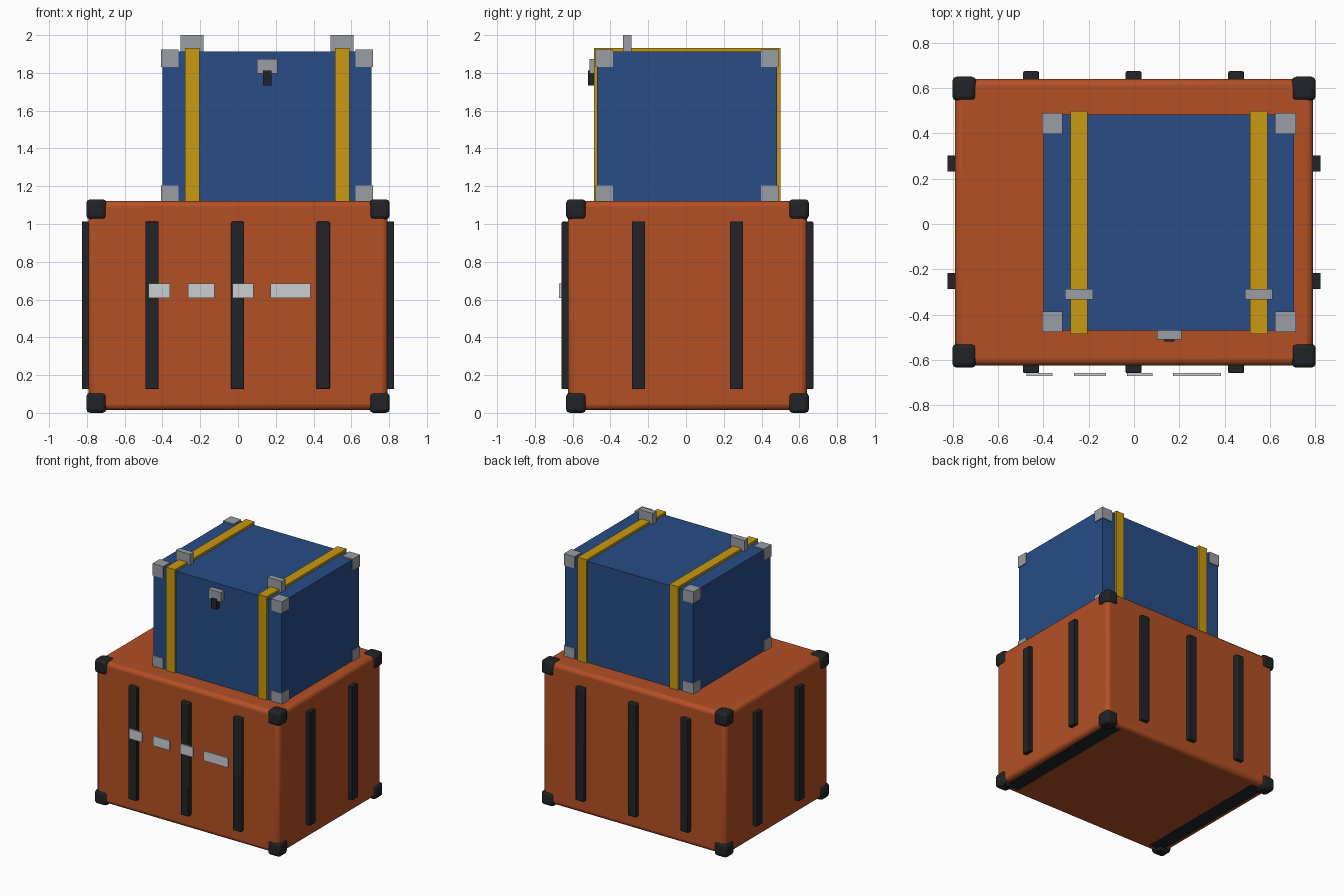
import bpy

if "Cube" in bpy.data.objects:
    bpy.data.objects.remove(bpy.data.objects["Cube"])


def material(name, rgb):
    m = bpy.data.materials.new(name)
    m.diffuse_color = (*rgb, 1)
    m.use_nodes = True
    m.node_tree.nodes["Principled BSDF"].inputs["Base Color"].default_value = m.diffuse_color
    return m


ORANGE = material("orange_shell", (0.45, 0.08, 0.018))
BLUE = material("blue_shell", (0.021, 0.073, 0.24))
YELLOW = material("yellow_strap", (0.58, 0.32, 0.005))
BLACK = material("black_rubber", (0.015, 0.017, 0.02))
STEEL = material("steel", (0.32, 0.34, 0.37))
PALE = material("pale_plate", (0.60, 0.62, 0.64))


def box(name, x, y, z, mat, bevel=0, segments=2):
    """Box from (min, max) ranges, with optional rounded edges."""
    bpy.ops.mesh.primitive_cube_add(size=1)
    ob = bpy.context.object
    ob.name = name
    ob.location = [(a + b) / 2 for a, b in (x, y, z)]
    ob.scale = [b - a for a, b in (x, y, z)]
    bpy.ops.object.transform_apply(location=False, rotation=False, scale=True)
    ob.data.materials.append(mat)
    if bevel:
        mod = ob.modifiers.new("bevel", "BEVEL")
        mod.width = bevel
        mod.segments = segments
        bpy.ops.object.shade_smooth_by_angle()
    return ob


def around(c, size):
    return (c - size / 2, c + size / 2)


def corners(name, xs, ys, zs, size, mat, bevel=0):
    for x in xs:
        for y in ys:
            for z in zs:
                box(name, around(x, size), around(y, size), around(z, size), mat, bevel)


# Lower crate shell and its corner guards
CY = 0.008
box("crate_body", (-0.792, 0.792), around(CY, 1.266), (0.016, 1.122), ORANGE, 0.03, 3)
corners("crate_corner", (-0.75, 0.75), (CY - 0.59, CY + 0.59), (0.053, 1.078), 0.106, BLACK, 0.02)

# Upright ribs: three on front and back, two on each side
RIB_Z = (0.126, 1.012)
for s, face in ((-1, "front"), (1, "back")):
    for x in (-0.455, -0.002, 0.451):
        box(f"{face}_rib", around(x, 0.07), around(CY + s * 0.645, 0.044), RIB_Z, BLACK, 0.006)
for s in (-1, 1):
    for y in (-0.26, 0.26):
        box("side_rib", around(s * 0.805, 0.04), around(CY + y, 0.07), RIB_Z, BLACK)

# Skids flush under the crate
for s in (-1, 1):
    box("bottom_skid", around(s * 0.69, 0.12), around(CY, 1.17), (0.015, 0.05), BLACK)

# Pale plates across the front
for x in ((-0.474, -0.361), (-0.266, -0.124), (-0.03, 0.081), (0.172, 0.384)):
    box("front_plate", x, (-0.672, -0.659), (0.609, 0.685), PALE)

# Upper case with corner guards
UX, UY = 0.154, 0.006
box("case_body", around(UX, 1.108), around(UY, 0.954), (1.12, 1.914), BLUE)
corners("case_corner", (UX - 0.515, UX + 0.515), (UY - 0.438, UY + 0.438), (1.159, 1.877), 0.092, STEEL)

# Straps wrapped over the case, each with a buckle on top
for s in (-1, 1):
    x = UX + s * 0.397
    box("strap_top", around(x, 0.076), around(UY, 0.986), (1.91, 1.932), YELLOW)
    for t in (-1, 1):
        box("strap_side", around(x, 0.076), around(UY + t * 0.483, 0.02), (1.12, 1.932), YELLOW)
    box("strap_buckle", around(x, 0.122), (-0.333, -0.288), (1.912, 2.0), STEEL)

# Front latch
box("latch_plate", (0.101, 0.209), (-0.511, -0.465), (1.797, 1.873), STEEL)
box("latch_tongue", (0.132, 0.178), (-0.52, -0.485), (1.733, 1.812), BLACK)
